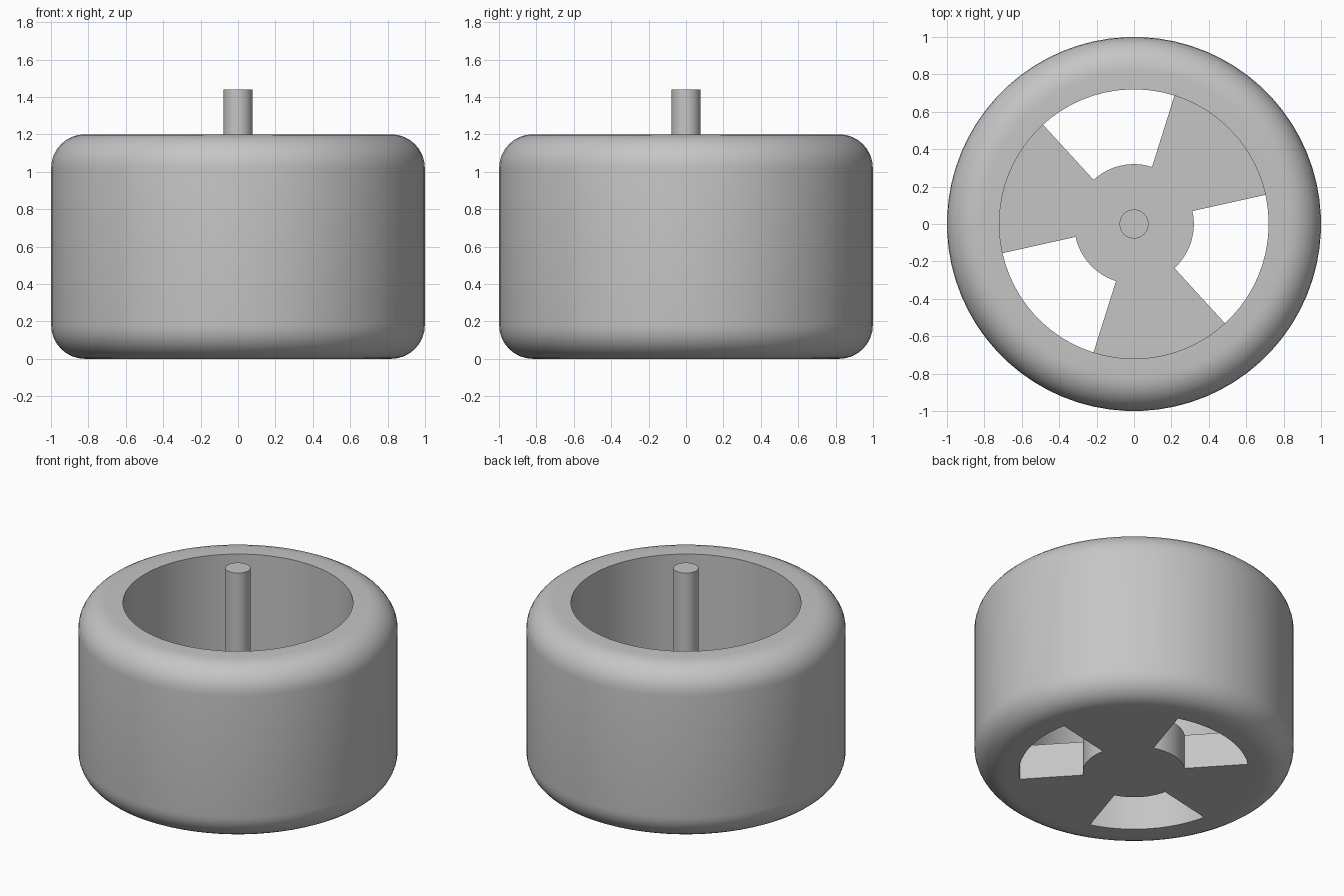
import bpy
import bmesh
from math import radians, sin, cos, pi

default = bpy.data.objects.get("Cube")
if default:
    bpy.data.objects.remove(default, do_unlink=True)

# Dimensions
OUTER, BORE, HUB, SHAFT = 1.0, 0.72, 0.32, 0.078
HEIGHT, FLOOR, SHAFT_TOP = 1.2, 0.24, 1.44
FILLET, STEPS = 0.18, 8
SEGMENTS, START = 72, radians(2.5)

# Material
grey = bpy.data.materials.new("light grey")
grey.use_nodes = True
colour = (0.56, 0.56, 0.56, 1)
grey.diffuse_color = colour
grey.node_tree.nodes["Principled BSDF"].inputs["Base Color"].default_value = colour


def finish(bm, name):
    """Turn a bmesh into a shaded, coloured object."""
    bmesh.ops.remove_doubles(bm, verts=bm.verts, dist=1e-5)
    bmesh.ops.recalc_face_normals(bm, faces=bm.faces)
    mesh = bpy.data.meshes.new(name)
    bm.to_mesh(mesh)
    bm.free()
    mesh.materials.append(grey)
    obj = bpy.data.objects.new(name, mesh)
    bpy.context.collection.objects.link(obj)
    bpy.ops.object.select_all(action="DESELECT")
    obj.select_set(True)
    bpy.context.view_layer.objects.active = obj
    bpy.ops.object.shade_smooth_by_angle(angle=radians(30))
    return obj


def fillet(z, first):
    """Quarter-round of the rim, centred at height z, from angle first."""
    angles = [first + i * pi / 2 / STEPS for i in range(STEPS + 1)]
    return [(OUTER - FILLET + FILLET * cos(a), z + FILLET * sin(a)) for a in angles]


# Wheel profile: underside, rounded rim, bore, floor
profile = [(0, 0), (HUB, 0), (BORE, 0)]
profile += fillet(FILLET, -pi / 2) + fillet(HEIGHT - FILLET, 0)
profile += [(BORE, HEIGHT), (BORE, FLOOR), (HUB, FLOOR), (0, FLOOR)]
last = len(profile) - 1
low_in, low_out, top_out, top_in = 1, 2, last - 2, last - 1


def is_open(sector):
    """Three 60 degree windows alternate with three spokes."""
    return (sector - 14) % 24 < 12


# Wheel: lathe the profile, leaving windows in the floor
bm = bmesh.new()
rings = []
for s in range(SEGMENTS):
    a = START + 2 * pi * s / SEGMENTS
    rings.append([bm.verts.new((r * cos(a), r * sin(a), z)) for r, z in profile])
for s in range(SEGMENTS):
    here, there = rings[s], rings[(s + 1) % SEGMENTS]
    pairs = [(k, k + 1) for k in range(last)]
    if is_open(s):
        pairs.remove((low_in, low_out))
        pairs.remove((top_out, top_in))
        pairs += [(low_out, top_out), (top_in, low_in)]
    for j, k in pairs:
        corners = [here[j], there[j], there[k], here[k]]
        if j == 0:
            corners = [here[j], there[k], here[k]]
        elif k == last:
            corners = [here[j], there[j], here[k]]
        bm.faces.new(corners)
    # Radial side walls of the windows
    if is_open(s) != is_open(s - 1):
        bm.faces.new([here[k] for k in (low_in, low_out, top_out, top_in)])
finish(bm, "wheel_body")

# Axle shaft standing on the floor
bm = bmesh.new()
bmesh.ops.create_cone(bm, cap_ends=True, segments=24, radius1=SHAFT,
                      radius2=SHAFT, depth=SHAFT_TOP - FLOOR)
bmesh.ops.translate(bm, verts=bm.verts, vec=(0, 0, (SHAFT_TOP + FLOOR) / 2))
finish(bm, "axle_shaft")
